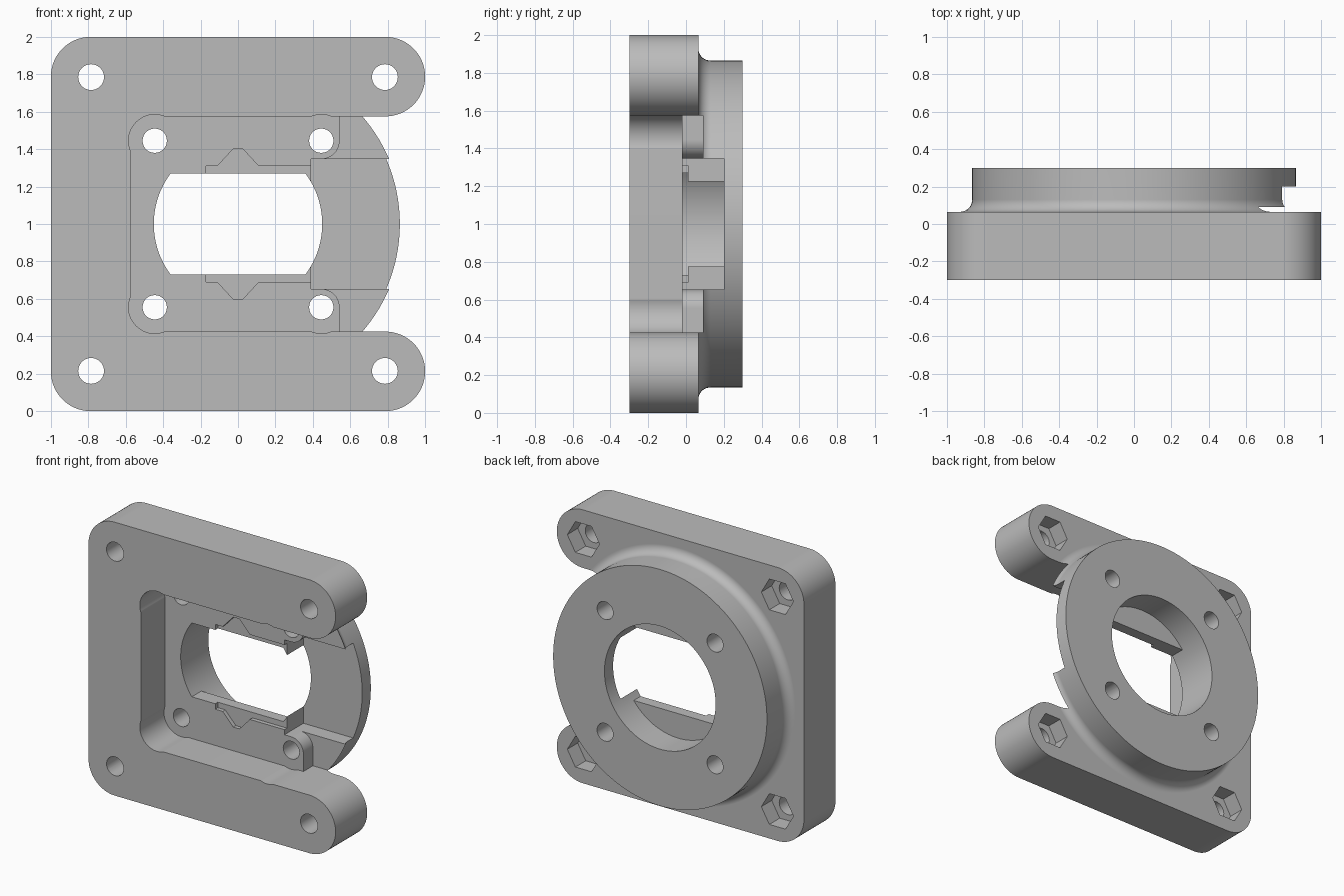
import bpy, bmesh, math

if "Cube" in bpy.data.objects:
    bpy.data.objects.remove(bpy.data.objects["Cube"])

ARM = 0.425      # height of each arm of the C-shaped plate
BACK = 0.065     # back face of the plate
FLOOR = -0.02    # pocket floor
S = 0.445        # flange screw offset from the centre
C = 0.785        # corner bolt offset from the centre

grey = bpy.data.materials.new("light grey")
grey.diffuse_color = (0.5, 0.5, 0.5, 1)
grey.use_nodes = True
grey.node_tree.nodes["Principled BSDF"].inputs["Base Color"].default_value = grey.diffuse_color


def arc(cx, cz, r, a0, a1, n=16):
    angles = [math.radians(a0 + (a1 - a0) * i / n) for i in range(n + 1)]
    return [(cx + r * math.cos(a), cz + r * math.sin(a)) for a in angles]


def circle(cx, cz, r, n=32, start=0):
    return arc(cx, cz, r, start, start + 360, n)[:-1]


def finish(name, bm):
    bmesh.ops.recalc_face_normals(bm, faces=bm.faces[:])
    me = bpy.data.meshes.new(name)
    bm.to_mesh(me)
    bm.free()
    me.materials.append(grey)
    ob = bpy.data.objects.new(name, me)
    bpy.context.collection.objects.link(ob)
    return ob


def prism(name, pts, y0, y1):
    """Extrude an x-z outline from y0 to y1."""
    bm = bmesh.new()
    a = [bm.verts.new((x, y0, z)) for x, z in pts]
    b = [bm.verts.new((x, y1, z)) for x, z in pts]
    bm.faces.new(a)
    bm.faces.new(b[::-1])
    for i in range(len(a)):
        j = (i + 1) % len(a)
        bm.faces.new((a[i], b[i], b[j], a[j]))
    return finish(name, bm)


def lathe(name, profile, n=128):
    """Revolve (radius, y) pairs about the y axis through z = 1."""
    bm = bmesh.new()
    rings = [[bm.verts.new((x, y, z)) for x, z in circle(0, 1, r, n)] for r, y in profile]
    for p, q in zip(rings, rings[1:]):
        for i in range(n):
            j = (i + 1) % n
            bm.faces.new((p[i], p[j], q[j], q[i]))
    bm.faces.new(rings[0])
    bm.faces.new(rings[-1])
    return finish(name, bm)


def boolean(ob, tool, op):
    bpy.context.view_layer.objects.active = ob
    m = ob.modifiers.new("cut", 'BOOLEAN')
    m.operation, m.object, m.solver = op, tool, 'EXACT'
    bpy.ops.object.modifier_apply(modifier=m.name)
    bpy.data.objects.remove(tool, do_unlink=True)


def mirrored(half):
    """Close a lower-half outline with its mirror image about z = 1."""
    return half + [(x, 2 - z) for x, z in reversed(half)]


# C-shaped plate with rounded corners and round arm ends
R = ARM / 2
plate = prism("mount_plate", mirrored(
    arc(R - 1, R, R, 180, 270) + arc(1 - R, R, R, -90, 90, 32) + [(0.6, ARM)]),
    -0.3, BACK)

# round flange with a fillet onto the plate
fillet = [(0.93 + 0.065 * math.cos(math.radians(a)), 0.13 + 0.065 * math.sin(math.radians(a)))
          for a in range(270, 179, -9)]
boolean(plate, lathe("flange", [(0.93, -0.1)] + fillet + [(0.865, 0.3)]), 'UNION')


def cut(pts, y0, y1):
    boolean(plate, prism("cutter", pts, y0, y1), 'DIFFERENCE')


# main pocket with screw-head lobes
t = math.degrees(math.acos(0.13 / 0.14))
lo = 1 - S
cut(mirrored(arc(-S, lo, 0.14, 180 - t, 270 + t, 24)
             + arc(S, lo, 0.14, 270 - t, 270 + t, 8) + [(1.2, ARM)]), -0.4, FLOOR)

# deeper open side around the rounded screw tabs
cut(mirrored([(1.2, ARM), (0.543, ARM)] + arc(S, lo, 0.098, 0, 90, 10)), -0.4, 0.09)

# side channel
cut(mirrored([(0.39, 0.653), (1.2, 0.653)]), -0.4, 0.2)

# centre opening: round at the back, flat-sided at the front
f = math.degrees(math.asin(0.27 / 0.45))
right = arc(0, 1, 0.45, -f, f, 24)
left = arc(0, 1, 0.45, 180 - f, 180 + f, 24)
top = arc(0, 1, 0.45, f, 180 - f, 32)[1:-1]
bottom = arc(0, 1, 0.45, 180 + f, 360 - f, 32)[1:-1]
cut(right + left, -0.4, 0.4)
cut(right + top + left + bottom, 0.09, 0.4)

# shallow recess with V notches
cut(mirrored([(-0.17, 0.69), (-0.11, 0.69), (-0.025, 0.598), (0.025, 0.598),
              (0.11, 0.69), (0.42, 0.69)]), -0.4, 0.01)

# screw holes, bolt holes and hexagonal nut pockets
for sx in (-1, 1):
    for sz in (-1, 1):
        cut(circle(sx * S, 1 + sz * S, 0.065), -0.4, 0.4)
        cut(circle(sx * C, 1 + sz * C, 0.069), -0.4, 0.4)
        cut(circle(sx * C, 1 + sz * C, 0.13, 6), -0.055, 0.2)

# smooth curves, crisp edges
bpy.ops.object.select_all(action='DESELECT')
plate.select_set(True)
bpy.context.view_layer.objects.active = plate
bpy.ops.object.shade_smooth_by_angle(angle=math.radians(25))
wn = plate.modifiers.new("even_normals", 'WEIGHTED_NORMAL')
wn.keep_sharp = True
